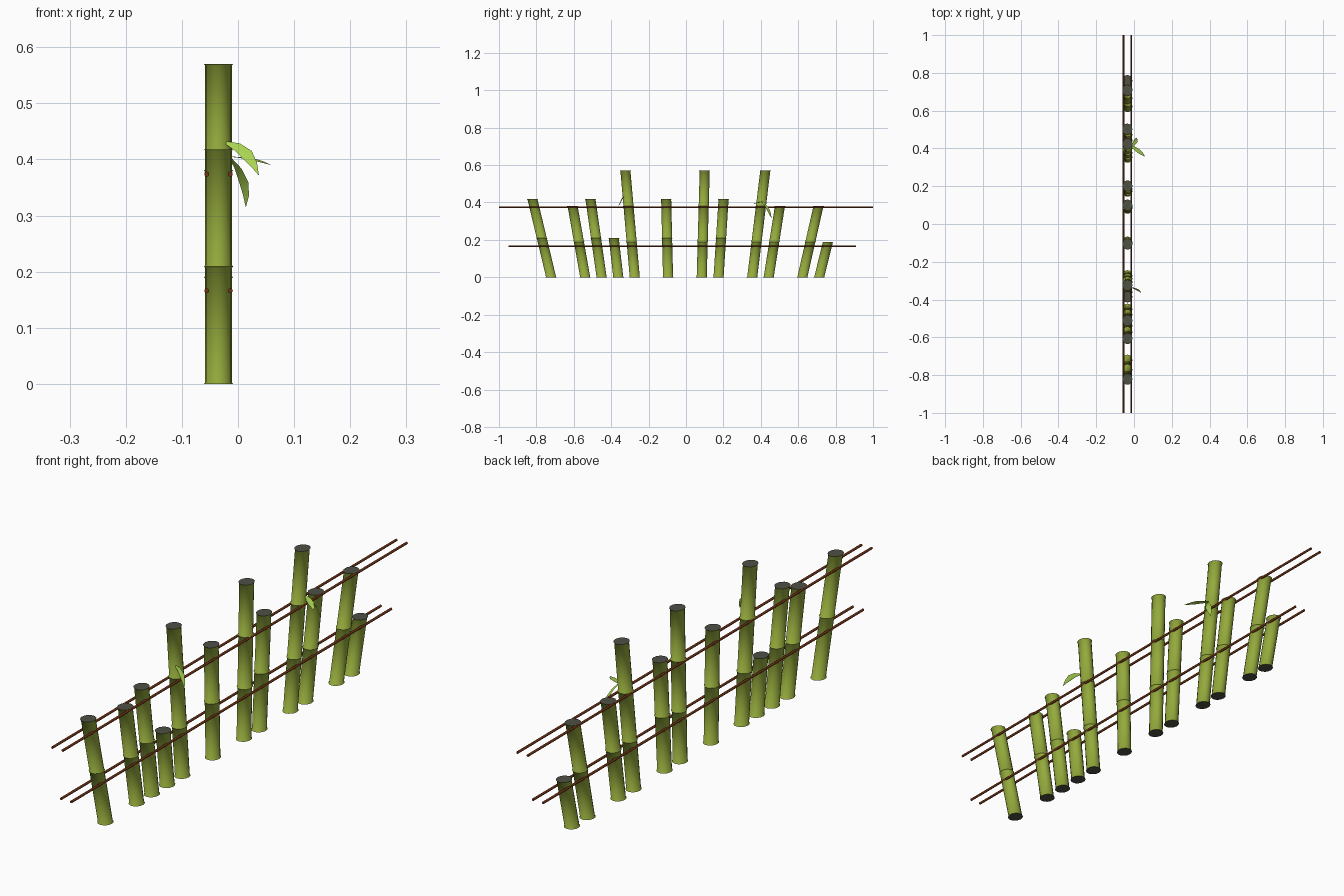
import bpy, bmesh, math
from mathutils import Vector

if "Cube" in bpy.data.objects:
    bpy.data.objects.remove(bpy.data.objects["Cube"])


def material(name, srgb):
    m = bpy.data.materials.new(name)
    lin = [((c / 255 + 0.055) / 1.055) ** 2.4 for c in srgb]
    m.diffuse_color = (*lin, 1)
    m.use_nodes = True
    m.node_tree.nodes["Principled BSDF"].inputs["Base Color"].default_value = m.diffuse_color
    return m


GREEN = material("bamboo green", (148, 170, 60))
CAP = material("dark cut end", (78, 80, 68))
LEAF = material("leaf green", (170, 212, 82))
ROPE = material("brown rope", (112, 50, 20))

CX = -0.0347         # centre line of the fence
SIDES = 16
R, RIM, LIP = 0.0238, 0.0262, 0.0022
Y_STRETCH = 1.13     # stalks are slightly oval along the fence


def finish(bm, name, mats):
    me = bpy.data.meshes.new(name)
    bm.normal_update()
    bm.to_mesh(me)
    bm.free()
    for m in mats:
        me.materials.append(m)
    ob = bpy.data.objects.new(name, me)
    bpy.context.collection.objects.link(ob)
    return ob


def stalk(name, y0, y1, height, count):
    """Leaning stalk of stacked segments with flared rims and level ends."""
    bm = bmesh.new()
    seg = height / count
    for i in range(count):
        lo, hi = i * seg, (i + 1) * seg
        rings = []
        for z, r in ((lo, RIM), (lo + LIP, R), (hi - LIP, R), (hi, RIM)):
            yc = y0 + (y1 - y0) * z / height + 0.004
            rings.append([bm.verts.new((CX + r * math.cos(a), yc + Y_STRETCH * r * math.sin(a), z))
                          for a in (2 * math.pi * k / SIDES for k in range(SIDES))])
        for a, b in zip(rings, rings[1:]):
            for k in range(SIDES):
                n = (k + 1) % SIDES
                bm.faces.new((a[k], a[n], b[n], b[k])).smooth = True
        for f in (bm.faces.new(rings[0][::-1]), bm.faces.new(rings[-1])):
            f.material_index = 1
            for e in f.edges:
                e.smooth = False
    return finish(bm, name, (GREEN, CAP))


# Stalks: bottom y, top y, height, segments
STALKS = [
    (-0.725, -0.825, 0.418, 2), (-0.543, -0.61, 0.38, 2), (-0.455, -0.515, 0.418, 2),
    (-0.366, -0.39, 0.209, 1), (-0.278, -0.328, 0.57, 3), (-0.10, -0.11, 0.418, 2),
    (0.08, 0.096, 0.57, 3), (0.17, 0.197, 0.418, 2), (0.35, 0.42, 0.57, 3),
    (0.438, 0.498, 0.38, 2), (0.618, 0.704, 0.38, 2), (0.708, 0.755, 0.19, 1),
]
for i, s in enumerate(STALKS):
    stalk(f"bamboo_stalk_{i + 1}", *s)

# Ropes on both sides of the stalks
for level, z, ya, yb in (("upper", 0.374, -1.0, 1.0), ("lower", 0.166, -0.95, 0.91)):
    for side, x in (("left", CX - 0.021), ("right", CX + 0.021)):
        bpy.ops.mesh.primitive_cylinder_add(vertices=16, radius=0.0044, depth=yb - ya,
                                            location=(x, (ya + yb) / 2, z),
                                            rotation=(math.pi / 2, 0, 0))
        ob = bpy.context.object
        ob.name = f"{level}_rope_{side}"
        ob.data.materials.append(ROPE)
        bpy.ops.object.shade_smooth_by_angle()


def leaf(name, base, mid, tip, across, width):
    """Pointed leaf, lightly folded along its midrib and bent through mid."""
    base, mid, tip = Vector(base), Vector(mid), Vector(tip)
    across = Vector(across)
    along = (tip - base).normalized()
    across = (across - along * across.dot(along)).normalized()
    down = across.cross(along)
    if down.z > 0:
        down = -down
    ctrl = 2 * mid - (base + tip) / 2
    bm = bmesh.new()
    rows = []
    for t, w in ((0, 0.3), (0.25, 0.75), (0.55, 1), (0.8, 0.6), (1, 0.03)):
        p = base * (1 - t) ** 2 + ctrl * 2 * t * (1 - t) + tip * t * t
        h = w * width / 2
        rows.append([bm.verts.new(p + across * h * s + down * h * 0.12 * (1 - abs(s)))
                     for s in (-1, 0, 1)])
    for a, b in zip(rows, rows[1:]):
        for k in (0, 1):
            bm.faces.new((a[k], a[k + 1], b[k + 1], b[k])).smooth = True
    # face the upper surface upwards
    bm.normal_update()
    if sum(f.normal.z for f in bm.faces) < 0:
        bmesh.ops.reverse_faces(bm, faces=bm.faces[:])
    return finish(bm, name, (LEAF,))


leaf("front_leaf", (-0.021, -0.333, 0.43), (0.014, -0.346, 0.411), (0.037, -0.364, 0.372),
     (0.7, 0.1, 0.7), 0.021)
leaf("side_leaf", (-0.014, 0.412, 0.405), (0.022, 0.388, 0.401), (0.059, 0.357, 0.39),
     (0.6, 0.8, 0.05), 0.022)
leaf("hanging_leaf", (-0.014, 0.41, 0.403), (0.009, 0.438, 0.364), (0.014, 0.457, 0.315),
     (0.7, -0.7, 0), 0.023)
